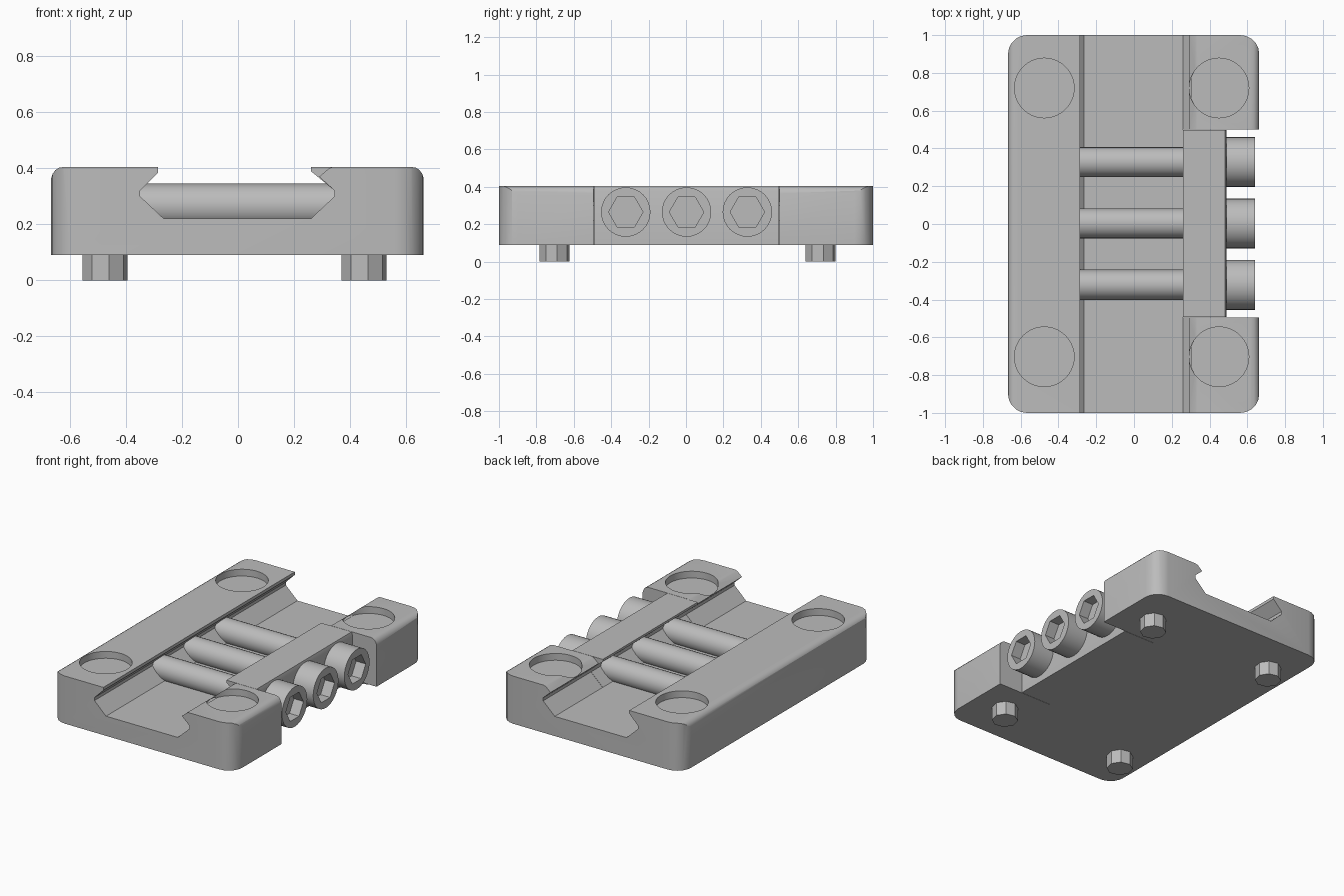
import bpy, bmesh, math
from mathutils import Matrix

if "Cube" in bpy.data.objects:
    bpy.data.objects.remove(bpy.data.objects["Cube"], do_unlink=True)

grey = bpy.data.materials.new("plain grey")
grey.use_nodes = True
COLOUR = (0.5, 0.5, 0.5, 1)
grey.diffuse_color = COLOUR
grey.node_tree.nodes["Principled BSDF"].inputs["Base Color"].default_value = COLOUR


def to_object(name, bm):
    bmesh.ops.recalc_face_normals(bm, faces=bm.faces)
    mesh = bpy.data.meshes.new(name)
    bm.to_mesh(mesh)
    bm.free()
    mesh.materials.append(grey)
    obj = bpy.data.objects.new(name, mesh)
    bpy.context.collection.objects.link(obj)
    return obj


def extrude_profile(name, points, y0, y1):
    """Prism from an (x, z) outline, running along y."""
    bm = bmesh.new()
    face = bm.faces.new([bm.verts.new((x, y0, z)) for x, z in points])
    new = bmesh.ops.extrude_face_region(bm, geom=[face])["geom"]
    verts = [v for v in new if isinstance(v, bmesh.types.BMVert)]
    bmesh.ops.translate(bm, verts=verts, vec=(0, y1 - y0, 0))
    return to_object(name, bm)


def box(name, lo, hi, corner=0):
    """Box with optionally rounded upright corners."""
    bm = bmesh.new()
    bmesh.ops.create_cube(bm, size=1)
    for v in bm.verts:
        v.co = [(a + b) / 2 + c * (b - a) for a, b, c in zip(lo, hi, v.co)]
    if corner:
        upright = [e for e in bm.edges
                   if abs(e.verts[0].co.z - e.verts[1].co.z) > 0.1]
        bmesh.ops.bevel(bm, geom=upright, offset=corner, segments=5,
                        profile=0.5, affect='EDGES')
    return to_object(name, bm)


def rod(name, centre, radius, length, sides, axis='Z', turn=0):
    bm = bmesh.new()
    tilt = Matrix.Rotation(math.pi / 2, 4, 'Y') if axis == 'X' else Matrix()
    bmesh.ops.create_cone(
        bm, cap_ends=True, segments=sides, radius1=radius, radius2=radius,
        depth=length, matrix=Matrix.Translation(centre) @ tilt
        @ Matrix.Rotation(math.radians(turn), 4, 'Z'))
    return to_object(name, bm)


def combine(obj, tool, operation):
    """Apply a boolean and discard the tool."""
    tool.hide_render = True
    mod = obj.modifiers.new("cut", 'BOOLEAN')
    mod.object, mod.operation, mod.solver = tool, operation, 'EXACT'
    graph = bpy.context.evaluated_depsgraph_get()
    mesh = bpy.data.meshes.new_from_object(obj.evaluated_get(graph))
    obj.modifiers.clear()
    obj.data = mesh
    bpy.data.objects.remove(tool, do_unlink=True)


BOTTOM, TOP, FLOOR = 0.09, 0.405, 0.22
LEFT, RIGHT = -0.667, 0.663

# Base block with a dovetail channel and softened long top edges
soft = [(0.0, 0.04), (0.005, 0.025), (0.015, 0.011), (0.028, 0.003), (0.045, 0.0)]
outline = [(RIGHT, BOTTOM)]
outline += [(RIGHT - dx, TOP - dz) for dx, dz in soft]
outline += [(0.34, TOP), (0.325, 0.4), (0.29, 0.37), (0.345, 0.32), (0.345, 0.3),
            (0.26, FLOOR), (-0.265, FLOOR), (-0.35, 0.3), (-0.35, 0.32),
            (-0.285, 0.385), (-0.285, TOP)]
outline += [(LEFT + dx, TOP - dz) for dx, dz in reversed(soft)]
outline += [(LEFT, BOTTOM)]
base = extrude_profile("base_block", outline, -1.05, 1.05)
combine(base, box("corner_tool", (LEFT, -1, 0), (RIGHT, 1, 0.6), 0.1), 'INTERSECT')

# Side notch that holds the clamp
combine(base, box("notch_tool", (0.26, -0.495, 0), (0.8, 0.5, 0.6)), 'DIFFERENCE')

# Round counterbores on top and faceted bolt ends underneath
for x in (-0.475, 0.45):
    for y in (-0.703, 0.72):
        combine(base, rod("bore_tool", (x, y, 0.46), 0.158, 0.2, 40), 'DIFFERENCE')
        rod("bolt_end", (x, y, 0.06), 0.081, 0.12, 8, turn=10)

# Sliding clamp bar
clamp = extrude_profile("clamp_bar", [
    (0.26, BOTTOM), (0.49, BOTTOM), (0.49, 0.38), (0.482, TOP), (0.26, TOP),
    (0.26, 0.39), (0.345, 0.32), (0.345, 0.3), (0.26, FLOOR)], -0.493, 0.498)

# Cross screws with hexagon socket heads
for y in (-0.322, 0.003, 0.328):
    rod("screw_shank", (0.04, y, 0.265), 0.08, 0.88, 20, 'X')
    head = rod("screw_head", (0.565, y, 0.265), 0.132, 0.15, 32, 'X')
    combine(head, rod("socket_tool", (0.64, y, 0.265), 0.092, 0.14, 6, 'X'),
            'DIFFERENCE')

# Smooth rounded surfaces, keep corners crisp
for obj in bpy.context.scene.objects:
    if obj.type == 'MESH' and obj.data.materials and obj.data.materials[0] == grey:
        bpy.ops.object.select_all(action='DESELECT')
        obj.select_set(True)
        bpy.context.view_layer.objects.active = obj
        bpy.ops.object.shade_smooth_by_angle(angle=math.radians(25))
